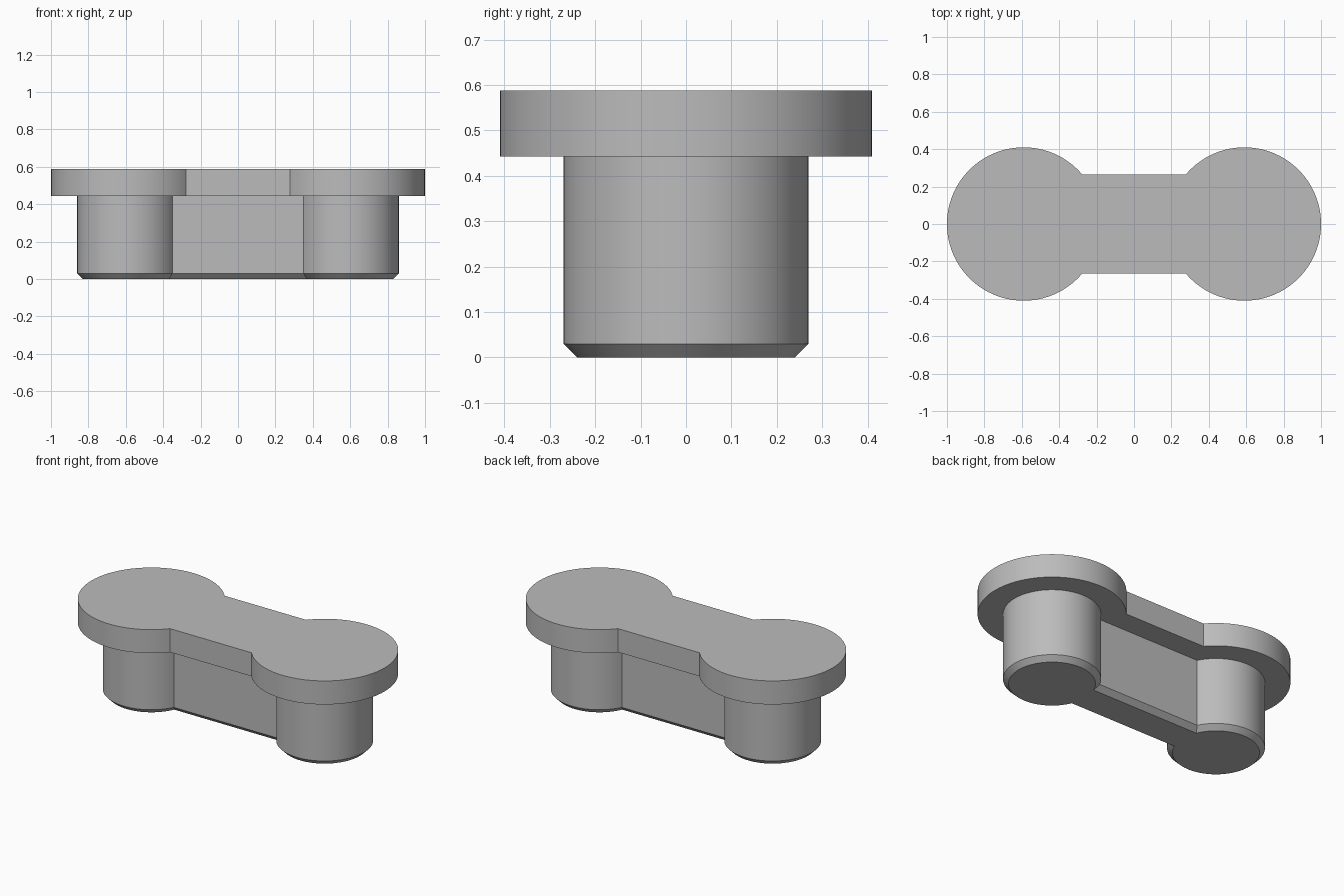
import bpy
import bmesh
from math import asin, cos, sin, pi, radians

CENTRE = 0.59      # distance of each round end from the middle
STEPS = 72         # arc segments per round end


def outline(radius, half_width):
    """Two round ends joined by a straight neck, counter-clockwise."""
    gap = pi - asin(half_width / radius)
    right = []
    for i in range(STEPS + 1):
        a = -gap + 2 * gap * i / STEPS
        right.append((CENTRE + radius * cos(a), radius * sin(a)))
    return right + [(-x, -y) for x, y in right]


def loft(name, sections, material):
    """Skin a stack of (radius, half_width, z) outlines and cap both ends."""
    bm = bmesh.new()
    rings = [[bm.verts.new((x, y, z)) for x, y in outline(r, w)]
             for r, w, z in sections]
    for low, high in zip(rings, rings[1:]):
        for i in range(len(low)):
            j = (i + 1) % len(low)
            bm.faces.new((low[i], low[j], high[j], high[i]))
    bm.faces.new(rings[0][::-1])
    bm.faces.new(rings[-1])
    bmesh.ops.recalc_face_normals(bm, faces=bm.faces)
    mesh = bpy.data.meshes.new(name)
    bm.to_mesh(mesh)
    bm.free()
    mesh.materials.append(material)
    obj = bpy.data.objects.new(name, mesh)
    bpy.context.collection.objects.link(obj)
    bpy.ops.object.select_all(action='DESELECT')
    obj.select_set(True)
    bpy.context.view_layer.objects.active = obj
    bpy.ops.object.shade_smooth_by_angle(angle=radians(30))
    return obj


cube = bpy.data.objects.get("Cube")
if cube:
    bpy.data.objects.remove(cube, do_unlink=True)

grey = bpy.data.materials.new("plain grey")
grey.use_nodes = True
colour = (0.5, 0.5, 0.5, 1)
grey.diffuse_color = colour
grey.node_tree.nodes["Principled BSDF"].inputs["Base Color"].default_value = colour

# Chamfered plug below, wider flange on top, as one solid
loft("flanged_plug", [
    (0.24, 0.094, 0),
    (0.27, 0.124, 0.03),
    (0.27, 0.124, 0.443),
    (0.41, 0.265, 0.443),
    (0.41, 0.265, 0.588),
], grey)
